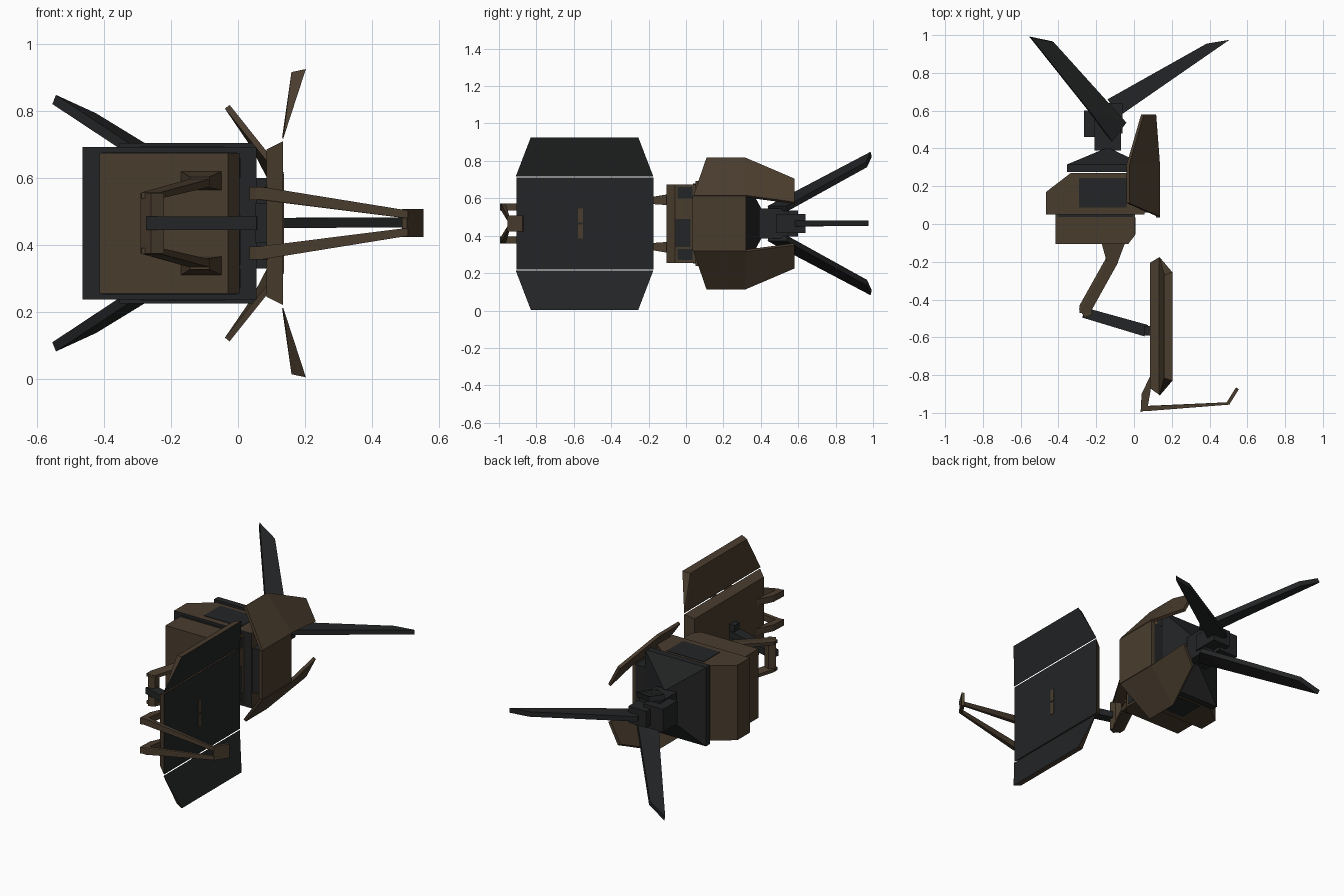
import bpy, bmesh
from mathutils import Vector

if "Cube" in bpy.data.objects:
    bpy.data.objects.remove(bpy.data.objects["Cube"])

MID = 0.465  # height of the plane the model mirrors across


def mat(name, rgb):
    m = bpy.data.materials.new(name)
    m.diffuse_color = (*rgb, 1)
    m.use_nodes = True
    m.node_tree.nodes["Principled BSDF"].inputs["Base Color"].default_value = m.diffuse_color
    return m


BROWN = mat("brown plating", (0.068, 0.046, 0.027))
BLACK = mat("black metal", (0.017, 0.018, 0.019))


def finish(name, bm, rule):
    """rule: a material index or a function of a face giving one (0 brown, 1 black)."""
    bmesh.ops.recalc_face_normals(bm, faces=bm.faces)
    bm.normal_update()
    for f in bm.faces:
        f.material_index = rule(f) if callable(rule) else rule
    me = bpy.data.meshes.new(name)
    bm.to_mesh(me)
    bm.free()
    me.materials.append(BROWN)
    me.materials.append(BLACK)
    ob = bpy.data.objects.new(name, me)
    bpy.context.collection.objects.link(ob)
    return ob


def hull(name, pts, rule=0):
    """Convex solid from points given as x, y, height above MID."""
    bm = bmesh.new()
    vs = [bm.verts.new((x, y, MID + h)) for x, y, h in pts]
    r = bmesh.ops.convex_hull(bm, input=vs)
    bad = {v for v in r["geom_interior"] + r["geom_unused"] if isinstance(v, bmesh.types.BMVert)}
    bmesh.ops.delete(bm, geom=list(bad), context="VERTS")
    bmesh.ops.dissolve_limit(bm, angle_limit=0.01, verts=bm.verts, edges=bm.edges)
    return finish(name, bm, rule)


def prism(name, outline, lo, hi, rule=0):
    return hull(name, [(x, y, h) for x, y in outline for h in (lo, hi)], rule)


def cuboid(c, half):
    return [(c[0] + a * half[0], c[1] + b * half[1], c[2] + d * half[2])
            for a in (-1, 1) for b in (-1, 1) for d in (-1, 1)]


def box(name, c, half, rule=0):
    return hull(name, cuboid(c, half), rule)


def taper(name, p, ph, q, qh, rule=0):
    return hull(name, cuboid(p, ph) + cuboid(q, qh), rule)


def sheet(name, pts, faces, thick, rule=0):
    bm = bmesh.new()
    vs = [bm.verts.new((x, y, MID + h)) for x, y, h in pts]
    for f in faces:
        bm.faces.new([vs[i] for i in f])
    ob = finish(name, bm, rule)
    mod = ob.modifiers.new("thickness", "SOLIDIFY")
    mod.thickness, mod.offset = thick, 0
    return ob


def flip(pts, s):
    return [(x, y, h * s) for x, y, h in pts]


def right_black(f):
    return int(f.normal.x > 0.6)


# Main panel with a smaller back face, black on the right
hull("main_panel",
     [(0.135, y, h) for y in (-0.905, -0.175) for h in (-0.245, 0.245)] +
     [(0.085, y, h) for y in (-0.87, -0.205) for h in (-0.22, 0.22)], right_black)

# Body: front block, middle block with black front, black tapered rear
prism("front_block", [(-0.415, 0.05), (-0.415, -0.105), (-0.03, -0.105), (0.005, -0.06), (0.005, 0.05)],
      -0.21, 0.21)
prism("middle_block", [(-0.465, 0.05), (-0.465, 0.17), (-0.335, 0.27), (-0.03, 0.27), (0.055, 0.2), (0.055, 0.05)],
      -0.228, 0.228, lambda f: int(f.normal.y < -0.9))
hull("rear_block", cuboid((-0.15, 0.295, 0), (0.205, 0.02, 0.24)) +
     cuboid((-0.14, 0.395, 0), (0.012, 0.005, 0.085)), 1)
box("front_block_seam", (-0.205, 0.045, 0), (0.2, 0.008, 0.213), 1)
box("right_window", (0.003, -0.015, -0.05), (0.005, 0.04, 0.075), 1)

# Rear joint holding the fins
box("joint_core", (-0.14, 0.47, 0), (0.07, 0.08, 0.08), 1)
box("joint_left", (-0.20, 0.53, 0), (0.065, 0.07, 0.07), 1)
box("joint_neck", (-0.12, 0.56, 0), (0.06, 0.08, 0.05), 1)

# Right shield centre and its black support
box("shield_centre", (0.127, 0.178, 0), (0.01, 0.143, 0.147))
box("shield_support", (0.085, 0.19, 0), (0.035, 0.13, 0.135), 1)
sheet("right_fin", [(-0.14, 0.66, 0), (0.385, 0.955, 0.002), (0.505, 0.975, 0.002), (-0.08, 0.57, 0)],
      [(0, 1, 2, 3)], 0.03, 1)

# Elbow of the arm, and the black link to the panel
hull("arm_elbow", [(x, y, h) for x, y in [(-0.292, -0.45), (-0.26, -0.495), (-0.222, -0.48),
                                           (-0.225, -0.435), (-0.26, -0.42)] for h in (-0.09, 0.09)])
prism("panel_link", [(-0.25, -0.445), (-0.275, -0.495), (0.055, -0.595), (0.075, -0.535)], -0.02, 0.02, 1)
box("link_socket", (0.072, -0.565, 0), (0.02, 0.025, 0.06), 1)

# Sensor plate at the end of the front struts
hull("sensor_plate", [(x, y, h) for x, y in [(0.49, -0.945), (0.505, -0.955), (0.555, -0.875), (0.54, -0.865)]
                      for h in (-0.042, 0.042)])

for s, side in ((1, "upper"), (-1, "lower")):
    # Folding panel wings, wedge shaped
    hull(side + "_panel_wing", flip(
        [(0.135, -0.91, 0.252), (0.135, -0.175, 0.252), (0.132, -0.89, 0.256), (0.132, -0.195, 0.256),
         (0.203, -0.83, 0.461), (0.203, -0.255, 0.461), (0.16, -0.815, 0.452), (0.16, -0.27, 0.452)], s),
        lambda f: int(f.normal.x > 0.6))
    # Small fitting showing through the panel
    box(side + "_panel_fitting", (0.134, -0.565, s * 0.043), (0.004, 0.013, 0.038))
    # Shield wings
    sheet(side + "_shield_wing", flip(
        [(0.13, 0.04, 0.145), (0.13, 0.32, 0.145), (-0.032, 0.315, 0.348), (-0.032, 0.11, 0.348),
         (0.045, 0.58, 0.235), (0.11, 0.58, 0.11)], s),
        [(0, 1, 2, 3), (1, 5, 4, 2)], 0.018)
    # Long swept rear fins
    sheet(side + "_left_fin", flip(
        [(-0.55, 0.99, 0.37), (-0.43, 0.965, 0.315), (-0.045, 0.54, 0.08),
         (-0.12, 0.44, 0.08), (-0.24, 0.60, 0.165)], s), [(0, 1, 2, 4), (4, 2, 3)], 0.03, 1)
    # Windows on body
    box(side + "_window", (-0.165, 0.165, s * 0.227), (0.125, 0.078, 0.004), 1)
    box(side + "_side_window", (0.003, -0.005, s * 0.165), (0.005, 0.04, 0.03), 1)
    # Arm mounts and links
    taper(side + "_arm_mount", (-0.11, -0.103, s * 0.127), (0.06, 0.004, 0.028),
          (-0.115, -0.2, s * 0.122), (0.028, 0.006, 0.016))
    taper(side + "_arm_link", (-0.115, -0.19, s * 0.12), (0.03, 0.015, 0.012),
          (-0.26, -0.45, s * 0.083), (0.028, 0.02, 0.009))
    # Front brackets and struts
    prism(side + "_front_bracket", [(0.088, -0.8), (0.04, -0.9), (0.035, -0.995), (0.07, -0.985), (0.088, -0.88)],
          s * 0.07, s * 0.108)
    taper(side + "_front_strut", (0.06, -0.977, s * 0.09), (0.015, 0.013, 0.018),
          (0.5, -0.95, s * 0.027), (0.008, 0.006, 0.011))
